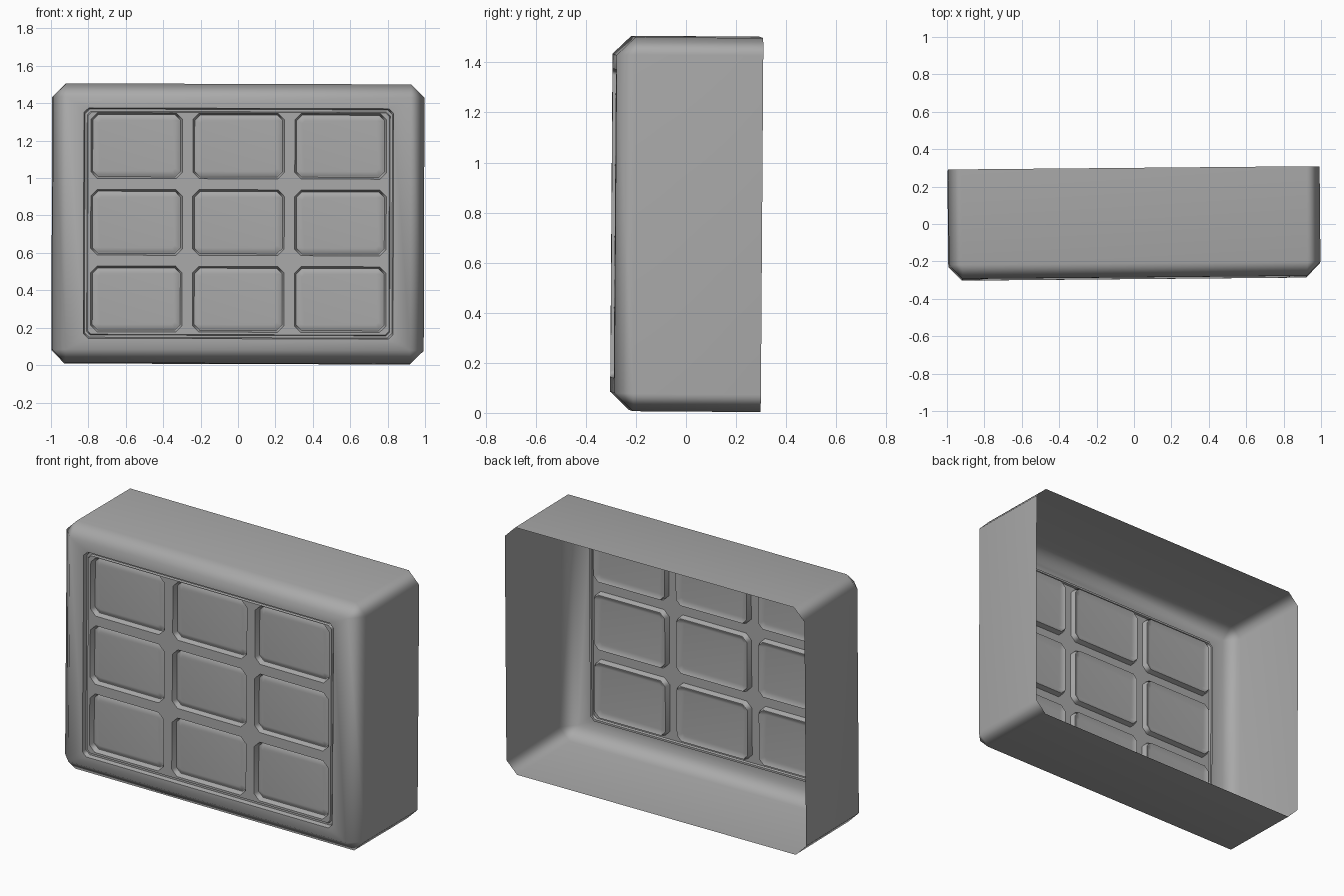
import bpy
import bmesh
from mathutils import Euler, Vector

cube = bpy.data.objects.get("Cube")
if cube:
    bpy.data.objects.remove(cube, do_unlink=True)

grey = bpy.data.materials.new("plain grey")
grey.use_nodes = True
colour = (0.4, 0.4, 0.4, 1)
grey.diffuse_color = colour
grey.node_tree.nodes["Principled BSDF"].inputs["Base Color"].default_value = colour

MID_Z = 0.755
FRONT = -0.29
PANEL = FRONT + 0.025
bm = bmesh.new()


def ring(cx, cz, hw, hh, cut, y):
    """Rectangle with chamfered corners, facing the front."""
    pts = []
    for sx, sz, flip in ((1, 1, 0), (-1, 1, 1), (-1, -1, 0), (1, -1, 1)):
        pair = [(sx * hw, sz * (hh - cut)), (sx * (hw - cut), sz * hh)]
        pts += pair[::-1] if flip else pair
    return [bm.verts.new((cx + x, y, cz + z)) for x, z in pts]


def loft(rings):
    """Join consecutive rings with a strip of quads."""
    for a, b in zip(rings, rings[1:]):
        for i in range(len(a)):
            j = (i + 1) % len(a)
            bm.faces.new((a[i], a[j], b[j], b[i]))


def edges_of(loop):
    return [bm.edges.get((v, loop[i - 1])) for i, v in enumerate(loop)]


# Open-backed housing with bevelled front, stepping in to the recessed panel
housing = [ring(0, MID_Z, *r) for r in (
    (0.993, 0.747, 0.07, 0.295),
    (0.993, 0.747, 0.07, FRONT + 0.075),
    (0.92, 0.675, 0, FRONT),
    (0.828, 0.616, 0.025, FRONT),
    (0.822, 0.61, 0.025, PANEL),
    (0.81, 0.598, 0.02, PANEL),
    (0.806, 0.594, 0.02, PANEL - 0.012))]
loft(housing)
panel_edges = edges_of(housing[-1])

# Grid of sunken pillow-shaped panes
for col in (-1, 0, 1):
    for row in (-1, 0, 1):
        pane = [ring(col * 0.545, MID_Z + 0.005 + row * 0.41, 0.245 - d, 0.176 - d, cut, y)
                for d, cut, y in (
                    (0, 0.035, PANEL - 0.012),
                    (0.01, 0.03, PANEL + 0.018),
                    (0.016, 0.026, PANEL + 0.018),
                    (0.04, 0.015, PANEL + 0.004))]
        loft(pane)
        bm.faces.new(pane[-1])
        panel_edges += edges_of(pane[0])

# Lattice between the panes
bmesh.ops.triangle_fill(bm, edges=panel_edges, use_beauty=True)
bmesh.ops.remove_doubles(bm, verts=bm.verts, dist=0.0005)
bmesh.ops.recalc_face_normals(bm, faces=bm.faces)
back = max(bm.faces, key=lambda f: f.calc_center_median().z)
if back.normal.z < 0:
    bmesh.ops.reverse_faces(bm, faces=bm.faces)

# Slight lean and turn
bmesh.ops.rotate(bm, verts=bm.verts, cent=Vector((0, 0, MID_Z)),
                 matrix=Euler((-0.007, 0.003, 0.009)).to_matrix())

mesh = bpy.data.meshes.new("paned_housing")
bm.to_mesh(mesh)
bm.free()
mesh.materials.append(grey)
obj = bpy.data.objects.new("paned_housing", mesh)
bpy.context.collection.objects.link(obj)
bpy.context.view_layer.objects.active = obj
obj.select_set(True)
bpy.ops.object.shade_smooth_by_angle(angle=1.1)
weighted = obj.modifiers.new("weighted normals", "WEIGHTED_NORMAL")
weighted.keep_sharp = True
